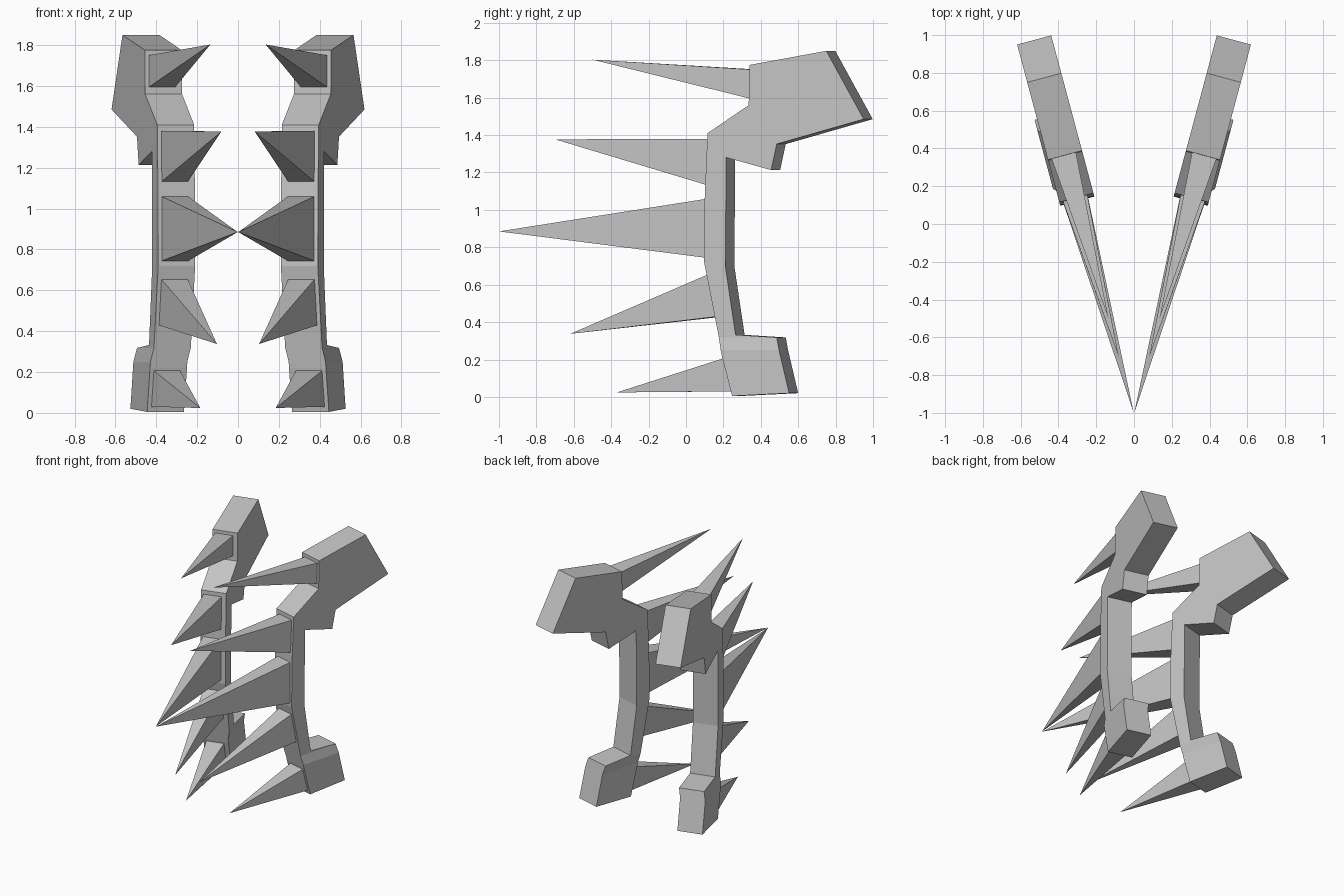
import bpy, bmesh, math

cube = bpy.data.objects.get("Cube")
if cube:
    bpy.data.objects.remove(cube, do_unlink=True)

grey = bpy.data.materials.new("plain_grey")
grey.use_nodes = True
colour = (0.55, 0.55, 0.55, 1)
grey.diffuse_color = colour
grey.node_tree.nodes["Principled BSDF"].inputs["Base Color"].default_value = colour

# Each half is a flat slab turned outward about the vertical axis
ANGLE = math.radians(15)
S, C = math.sin(ANGLE), math.cos(ANGLE)
INNER, OUTER = 0.165, 0.352


def place(y, z, v, ref):
    """Point at slab depth v, whose side-on position y is read at depth ref."""
    u = (y + S * ref) / C
    return (S * u + C * v, C * u - S * v, z)


def finish(name, bm):
    bmesh.ops.recalc_face_normals(bm, faces=bm.faces[:])
    mesh = bpy.data.meshes.new(name)
    bm.to_mesh(mesh)
    bm.free()
    mesh.materials.append(grey)
    obj = bpy.data.objects.new(name, mesh)
    bpy.context.collection.objects.link(obj)
    mirror = obj.modifiers.new("mirror", "MIRROR")
    mirror.use_mirror_merge = False
    return obj


# Spine with head and foot: side profile extruded across the slab
profile = [
    (0.34, 1.775), (0.75, 1.85), (0.95, 1.485), (0.485, 1.352),
    (0.455, 1.213), (0.215, 1.28), (0.21, 0.7), (0.265, 0.332),
    (0.485, 0.318), (0.555, 0.02), (0.25, 0.005), (0.195, 0.22),
    (0.097, 0.72), (0.1, 1.06), (0.115, 1.41), (0.335, 1.56),
]
bm = bmesh.new()
rings = [[bm.verts.new(place(y, z, v, OUTER)) for y, z in profile] for v in (INNER, OUTER)]
for ring in rings:
    bm.faces.new(ring)
for i in range(len(profile)):
    j = (i + 1) % len(profile)
    bm.faces.new((rings[0][i], rings[0][j], rings[1][j], rings[1][i]))

# The foot kinks slightly outward below its top edge
for height in (0.25, 0.318):
    bmesh.ops.bisect_plane(bm, geom=bm.verts[:] + bm.edges[:] + bm.faces[:],
                           plane_co=(0, 0, height), plane_no=(0, 0, 1))
for vert in bm.verts:
    if vert.co.z < 0.26:
        vert.co.x += 0.014 * C
        vert.co.y -= 0.014 * S
finish("spine", bm)

# Spikes: base top (y, z), base bottom (y, z), tip (y, z), outward shift
spikes = {
    "top_spike": ((0.34, 1.75), (0.34, 1.592), (-0.5, 1.803), 0),
    "upper_spike": ((0.115, 1.38), (0.105, 1.13), (-0.7, 1.377), 0),
    "middle_spike": ((0.1, 1.06), (0.1, 0.743), (-1.0, 0.885), 0),
    "lower_spike": ((0.11, 0.658), (0.155, 0.43), (-0.62, 0.337), 0),
    "bottom_spike": ((0.2, 0.21), (0.245, 0.03), (-0.37, 0.024), 0.014),
}
for name, (top, bottom, tip, shift) in spikes.items():
    bm = bmesh.new()
    near, far, mid = 0.198 + shift, 0.333 + shift, 0.26 + shift
    base = [bm.verts.new(place(p[0] + 0.01, p[1], v, OUTER))
            for p, v in ((top, near), (top, far), (bottom, far), (bottom, near))]
    apex = bm.verts.new(place(tip[0], tip[1], mid, mid))
    bm.faces.new(base)
    for i in range(4):
        bm.faces.new((base[i], base[(i + 1) % 4], apex))
    finish(name, bm)
